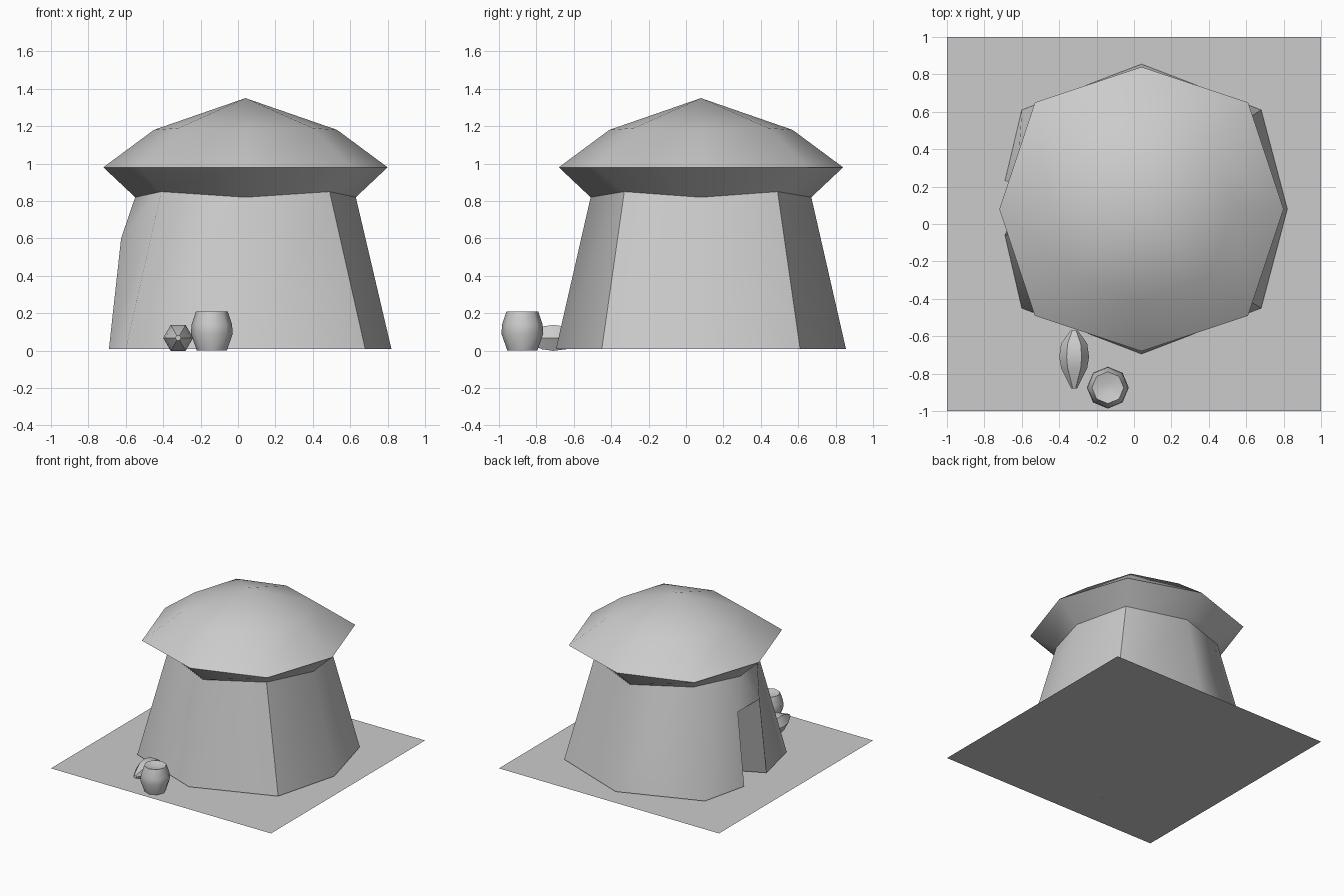
import bpy, math
from mathutils import Matrix, Vector

if "Cube" in bpy.data.objects:
    bpy.data.objects.remove(bpy.data.objects["Cube"])

CX, CY = 0.04, 0.08   # tent centre


def add(name, verts, faces, smooth=40):
    me = bpy.data.meshes.new(name)
    me.from_pydata(verts, [], faces)
    me.update()
    ob = bpy.data.objects.new(name, me)
    bpy.context.collection.objects.link(ob)
    bpy.ops.object.select_all(action='DESELECT')
    ob.select_set(True)
    bpy.context.view_layer.objects.active = ob
    bpy.ops.object.shade_smooth_by_angle(angle=math.radians(smooth))
    return ob


def octagon(ax, ay, az, dx, dy, dz):
    """Eight points: the axis points at ax/ay/az, the corner points at dx/dy/dz."""
    pts = []
    for i in range(8):
        c = round(math.cos(i * math.pi / 4), 3)
        s = round(math.sin(i * math.pi / 4), 3)
        if i % 2:
            pts.append((CX + math.copysign(dx, c), CY + math.copysign(dy, s), dz))
        else:
            pts.append((CX + c * ax, CY + s * ay, az))
    return pts


# Ground sheet
add("ground_sheet", [(-1, -1, 0), (1, -1, 0), (1, 1, 0), (-1, 1, 0)], [(0, 1, 2, 3)])

# Tent canvas: base, neck, eave, shoulder, apex
rings = [octagon(0.78, 0.775, 0.01, 0.64, 0.53, 0.01),
         octagon(0.59, 0.59, 0.82, 0.45, 0.41, 0.85),
         octagon(0.76, 0.76, 0.98, 0.57, 0.57, 0.98),
         octagon(0.49, 0.49, 1.18, 0.36, 0.36, 1.19)]
verts = [p for r in rings for p in r]
faces = []
for k in range(3):
    for i in range(8):
        if k == 0 and i in (3, 4):   # doorway side is built separately
            continue
        j = (i + 1) % 8
        faces.append((k * 8 + i, k * 8 + j, k * 8 + 8 + j, k * 8 + 8 + i))
verts.append((CX, CY, 1.35))
faces += [(24 + i, 24 + (i + 1) % 8, 32) for i in range(8)]

# Doorway panels on the left side
n = len(verts)
verts += [(-0.69, 0.23, 0.01), (-0.625, 0.22, 0.6),
          (-0.625, -0.06, 0.6), (-0.69, -0.06, 0.01)]
faces += [(3, n, n + 1, 11), (11, n + 1, 12), (n + 1, n + 2, 12),
          (n + 2, 13, 12), (n + 3, 5, 13, n + 2)]
add("tent_canvas", verts, faces, 50)

# Door curtain pulled inwards
add("door_curtain", [(-0.69, -0.06, 0.01), (-0.625, -0.06, 0.6),
                     (-0.60, 0.2, 0.6), (-0.52, 0.02, 0.01)], [(0, 1, 2, 3)])


def jar(name, profile, sides, matrix):
    """Turned jar: profile of (radius, height), capped at both ends."""
    vs = [matrix @ Vector((r * math.cos(2 * math.pi * i / sides),
                           r * math.sin(2 * math.pi * i / sides), z))
          for r, z in profile for i in range(sides)]
    fs = [(k * sides + i, k * sides + (i + 1) % sides,
           (k + 1) * sides + (i + 1) % sides, (k + 1) * sides + i)
          for k in range(len(profile) - 1) for i in range(sides)]
    fs.append(tuple(reversed(range(sides))))
    fs.append(tuple(range((len(profile) - 1) * sides, len(profile) * sides)))
    return add(name, vs, fs, 45)


# Standing jar and lying jar
jar("standing_jar", [(0.08, 0), (0.112, 0.09), (0.108, 0.14), (0.085, 0.21), (0.03, 0.195)],
    8, Matrix.Translation((-0.14, -0.875, 0)))
jar("lying_jar", [(0.02, 0), (0.07, 0.07), (0.08, 0.14), (0.07, 0.2), (0.015, 0.31)],
    6, Matrix.Translation((-0.32, -0.57, 0.068)) @ Matrix.Rotation(math.pi / 2, 4, 'X'))
